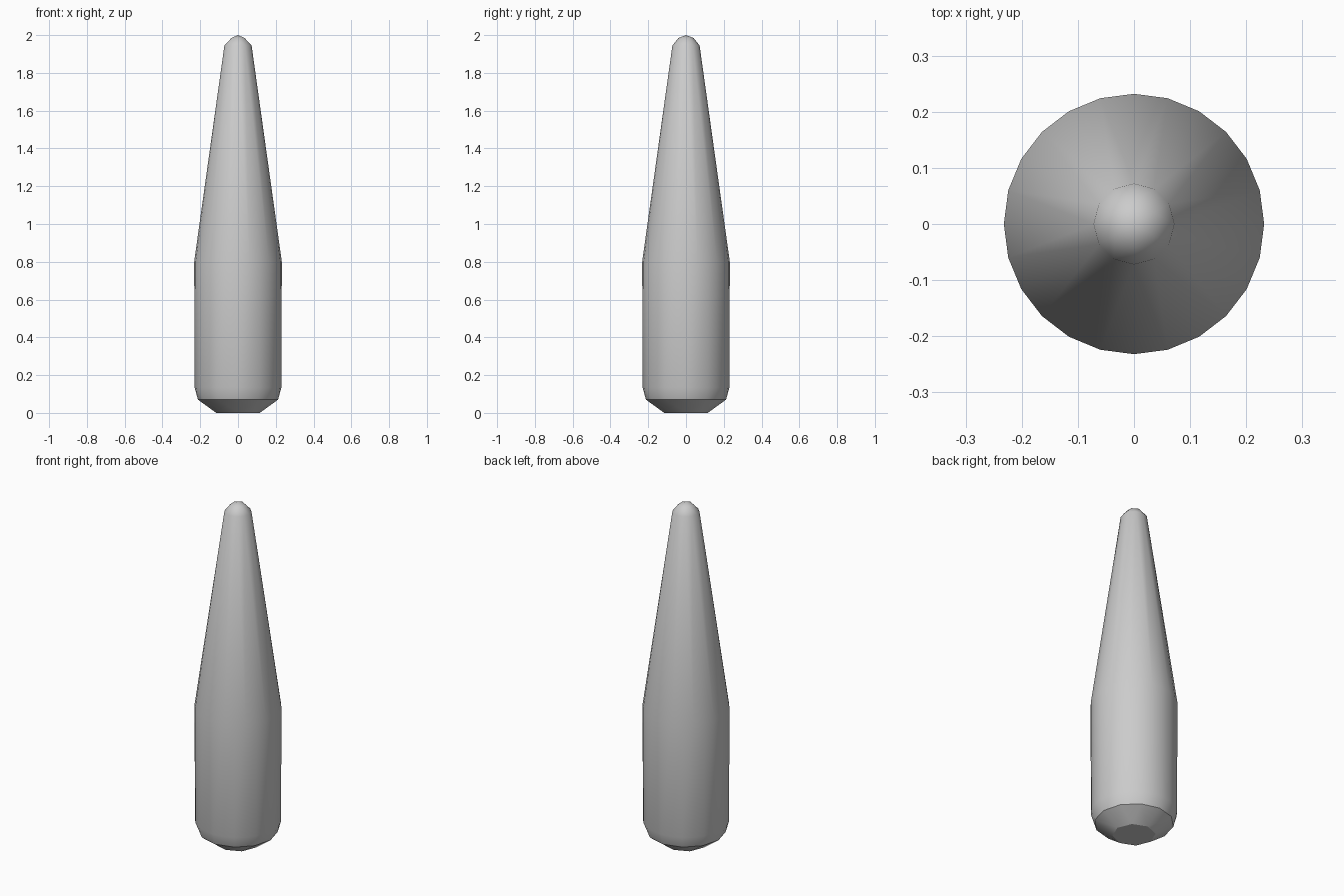
import bpy
import bmesh
from math import sin, cos, tau, radians

cube = bpy.data.objects.get("Cube")
if cube:
    bpy.data.objects.remove(cube)

# Plain grey surface
grey = bpy.data.materials.new("light_grey")
grey.use_nodes = True
colour = (0.6, 0.6, 0.6, 1)
grey.diffuse_color = colour
grey.node_tree.nodes["Principled BSDF"].inputs["Base Color"].default_value = colour

# Rings from base to tip: height, radius, number of sides
RINGS = [
    (0.0, 0.115, 8),
    (0.07, 0.212, 12),
    (0.135, 0.23, 24),
    (0.80, 0.232, 24),
    (1.945, 0.072, 12),
    (1.985, 0.04, 6),
]

bm = bmesh.new()


def ring(z, r, n):
    vs = [bm.verts.new((r * sin(tau * i / n), r * cos(tau * i / n), z)) for i in range(n)]
    return vs, [bm.edges.new((vs[i], vs[(i + 1) % n])) for i in range(n)]


# Tapered body, bridged ring by ring
loops = [ring(*spec) for spec in RINGS]
for (_, lower), (_, upper) in zip(loops, loops[1:]):
    bmesh.ops.bridge_loops(bm, edges=lower + upper)

# Flat foot and pointed cap
bm.faces.new(loops[0][0])
apex = bm.verts.new((0, 0, 2))
top = loops[-1][0]
for i, v in enumerate(top):
    bm.faces.new((v, top[(i + 1) % len(top)], apex))
bmesh.ops.recalc_face_normals(bm, faces=bm.faces)

mesh = bpy.data.meshes.new("tapered_body")
bm.to_mesh(mesh)
bm.free()
mesh.materials.append(grey)
body = bpy.data.objects.new("tapered_body", mesh)
bpy.context.collection.objects.link(body)

# Smooth sides with crisp foot and cap edges
bpy.context.view_layer.objects.active = body
body.select_set(True)
bpy.ops.object.shade_smooth_by_angle(angle=radians(30))
